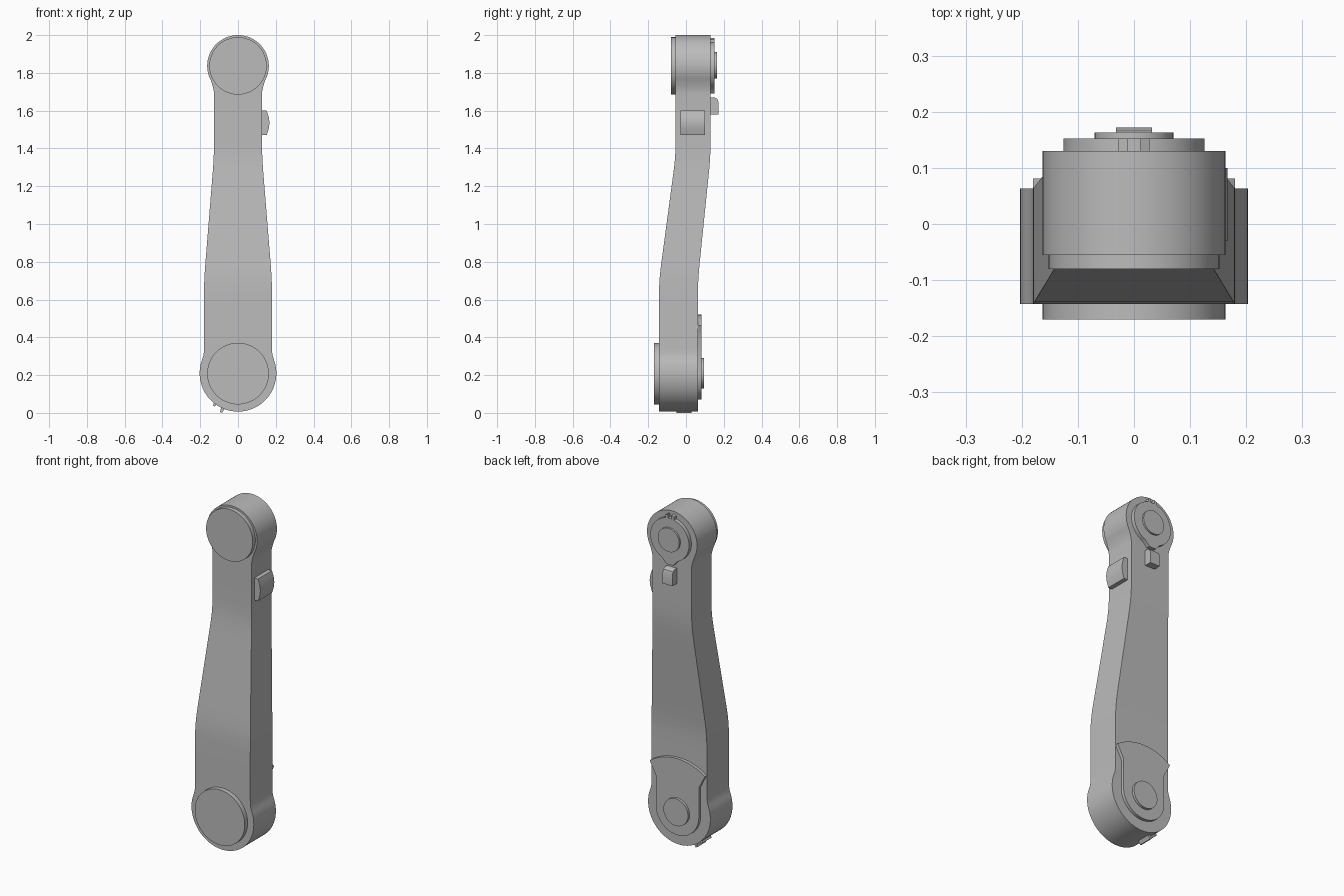
import bpy, bmesh, math

cube = bpy.data.objects.get("Cube")
if cube:
    bpy.data.objects.remove(cube, do_unlink=True)

# One grey plastic for the whole arm
grey = bpy.data.materials.new("grey_plastic")
grey.use_nodes = True
GREY = (0.5, 0.5, 0.5, 1)
grey.diffuse_color = GREY
grey.node_tree.nodes["Principled BSDF"].inputs["Base Color"].default_value = GREY

TOP_Z, TOP_R = 1.837, 0.163      # upper pivot
LOW_Z, LOW_R = 0.21, 0.203       # lower pivot
TOP_BACK, LOW_BACK = 0.13, 0.063
TOP_FRONT, LOW_FRONT = -0.055, -0.143


def finish(name, bm):
    bmesh.ops.remove_doubles(bm, verts=bm.verts, dist=1e-5)
    bmesh.ops.recalc_face_normals(bm, faces=bm.faces)
    mesh = bpy.data.meshes.new(name)
    bm.to_mesh(mesh)
    bm.free()
    mesh.materials.append(grey)
    obj = bpy.data.objects.new(name, mesh)
    bpy.context.collection.objects.link(obj)
    bpy.ops.object.select_all(action='DESELECT')
    bpy.context.view_layer.objects.active = obj
    obj.select_set(True)
    bpy.ops.object.shade_smooth_by_angle(angle=math.radians(30))
    return obj


def prism(name, outline, start, end, axis='Y'):
    """Extrude an outline, given as (x, z) or (y, z), along the axis."""
    place = (lambda p, d: (p[0], d, p[1])) if axis == 'Y' else (lambda p, d: (d, p[0], p[1]))
    bm = bmesh.new()
    near = [bm.verts.new(place(p, start)) for p in outline]
    far = [bm.verts.new(place(p, end)) for p in outline]
    bm.faces.new(near)
    bm.faces.new(far[::-1])
    for i in range(len(outline)):
        j = (i + 1) % len(outline)
        bm.faces.new((near[i], near[j], far[j], far[i]))
    return finish(name, bm)


def arc(z, r, start, end, steps):
    """Points on a circle about (0, z); angles in degrees."""
    angles = [math.radians(start + (end - start) * i / steps) for i in range(steps + 1)]
    return [(r * math.cos(a), z + r * math.sin(a)) for a in angles]


def disc(name, z, r, start, end):
    return prism(name, arc(z, r, 0, 360, 64)[:-1], start, end)


def mirrored(half):
    return half + [(-x, z) for x, z in reversed(half)]


def ease(z):
    """0 at the lower end, 1 at the upper end, straight with soft corners."""
    t, soft = min(max((z - 0.62) / 0.82, 0), 1), 0.2
    slope = 1 / (1 - soft)
    if t < soft:
        return slope * t * t / (2 * soft)
    if t > 1 - soft:
        return 1 - slope * (1 - t) ** 2 / (2 * soft)
    return slope * (t - soft / 2)


def mix(a, b, t):
    return a + (b - a) * t


# Arm body: rows of four corners following the outline from bottom to top
rows = arc(LOW_Z, LOW_R, -90, 20, 28)
rows += [(0.184, 0.3), (0.181, 0.32), (0.18, 0.345)]
rows += [(mix(0.18, 0.127, ease(z)), z) for z in [0.62 + 0.82 * i / 24 for i in range(25)]]
rows += [(0.127, 1.69), (0.129, 1.71), (0.134, 1.73)]
rows += arc(TOP_Z, TOP_R, -28, 90, 28)

bm = bmesh.new()
sections = []
for w, z in rows:
    front, back = mix(LOW_FRONT, TOP_FRONT, ease(z)), mix(LOW_BACK, TOP_BACK, ease(z))
    sections.append([bm.verts.new(c) for c in
                     ((-w, front, z), (w, front, z), (w, back, z), (-w, back, z))])
for a, b in zip(sections, sections[1:]):
    for i in range(4):
        j = (i + 1) % 4
        bm.faces.new((a[i], a[j], b[j], b[i]))
finish("arm_body", bm)

# Front pivot caps
disc("upper_front_cap", TOP_Z, 0.152, -0.08, TOP_FRONT + 0.01)
disc("lower_front_cap", LOW_Z - 0.002, 0.163, -0.17, LOW_FRONT + 0.01)

# Upper back ring with a pointed tab below and two teeth above
ring = [(0.022, 1.69)] + [(0.035, 1.705)] + arc(TOP_Z, 0.126, -66, 90, 36)
prism("upper_back_ring", mirrored(ring[:-1]), TOP_BACK - 0.01, 0.152)
disc("upper_back_boss", TOP_Z + 0.003, 0.07, 0.14, 0.163)
for side, label in ((-1, "right"), (1, "left")):
    tooth = [(side * 0.012, 1.95), (side * 0.028, 1.95), (side * 0.028, 1.978), (side * 0.012, 1.985)]
    prism("ring_tooth_" + label, tooth, TOP_BACK - 0.01, 0.152)

# Lower back plate: a round base that flares into a fan
fan = arc(LOW_Z, 0.14, -90, 0, 24)[1:] + [(0.14, 0.385)] + arc(LOW_Z, 0.31, 54.5, 90, 14)[:-1]
prism("lower_back_plate", mirrored(fan), LOW_BACK - 0.01, 0.081)
disc("lower_back_boss", LOW_Z, 0.08, 0.07, 0.096)

# Small latch on the back, under the upper ring
latch = [(0.12, 1.58), (0.172, 1.58), (0.172, 1.645), (0.166, 1.662), (0.152, 1.67), (0.12, 1.67)]
prism("back_latch", latch, -0.032, 0.032, 'X')

# Domed button on the left side
button = [(0.12, 1.47), (0.152, 1.47), (0.163, 1.505), (0.167, 1.535),
          (0.163, 1.565), (0.152, 1.6), (0.12, 1.6)]
prism("side_button", button, -0.03, 0.1)

# Two stop teeth under the lower pivot
for label, angle, reach in (("outer", 233.5, 0.215), ("inner", 246.5, 0.226)):
    tooth = arc(LOW_Z, 0.19, angle - 3.5, angle + 3.5, 1) + arc(LOW_Z, reach, angle + 1.5, angle - 1.5, 1)
    prism("stop_tooth_" + label, tooth, -0.05, 0.03)
